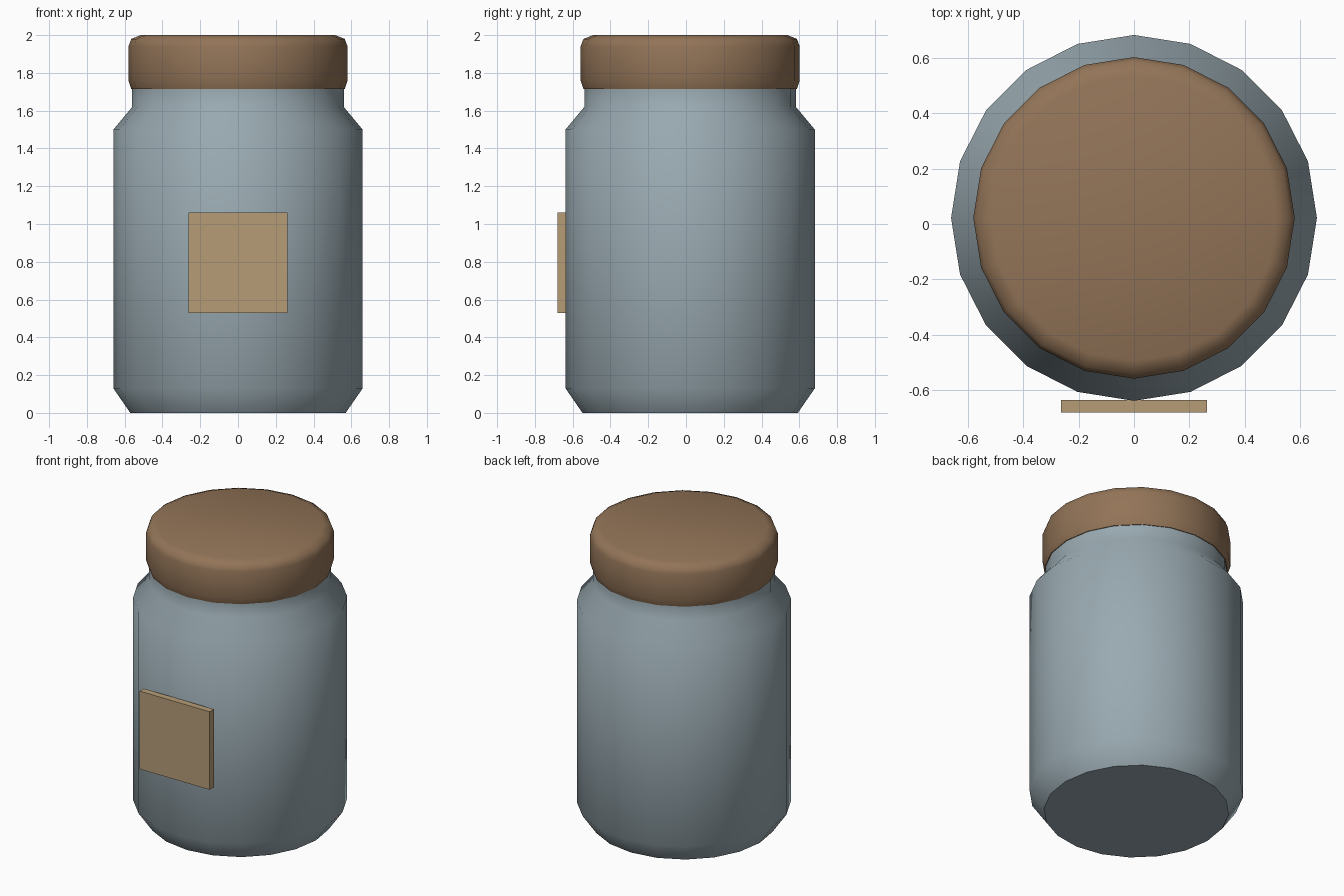
import bpy, bmesh, math

if "Cube" in bpy.data.objects:
    bpy.data.objects.remove(bpy.data.objects["Cube"])

SIDES = 20
CENTRE_Y = 0.022


def material(name, rgb):
    m = bpy.data.materials.new(name)
    m.diffuse_color = (*rgb, 1.0)
    m.use_nodes = True
    m.node_tree.nodes["Principled BSDF"].inputs["Base Color"].default_value = m.diffuse_color
    return m


def finish(name, bm, mat, angle=None):
    bmesh.ops.recalc_face_normals(bm, faces=bm.faces)
    mesh = bpy.data.meshes.new(name)
    bm.to_mesh(mesh)
    bm.free()
    mesh.materials.append(mat)
    ob = bpy.data.objects.new(name, mesh)
    bpy.context.collection.objects.link(ob)
    if angle is not None:
        bpy.ops.object.select_all(action='DESELECT')
        ob.select_set(True)
        bpy.context.view_layer.objects.active = ob
        bpy.ops.object.shade_smooth_by_angle(angle=math.radians(angle))
    return ob


def lathe(name, profile, mat, angle):
    """Turn a (radius, height) profile into a capped round body."""
    bm = bmesh.new()
    rings = []
    for r, z in profile:
        rings.append([bm.verts.new((r * math.sin(math.tau * i / SIDES),
                                    CENTRE_Y + r * math.cos(math.tau * i / SIDES), z))
                      for i in range(SIDES)])
    for a, b in zip(rings, rings[1:]):
        for i in range(SIDES):
            j = (i + 1) % SIDES
            bm.faces.new((a[i], a[j], b[j], b[i]))
    bm.faces.new(rings[0])
    bm.faces.new(rings[-1])
    return finish(name, bm, mat, angle)


glass = material("blue_grey_glass", (0.32, 0.40, 0.44))
wood = material("brown_lid", (0.29, 0.175, 0.097))
paper = material("tan_label", (0.47, 0.335, 0.185))

# Jar body with chamfered foot, shoulder and neck
lathe("jar_body", [(0.57, 0), (0.66, 0.13), (0.66, 1.5), (0.56, 1.62), (0.56, 1.73)],
      glass, 45)

# Lid with softly rounded rims
lathe("lid", [(0.565, 1.715), (0.58, 1.76), (0.58, 1.94), (0.565, 1.98), (0.515, 2.0)],
      wood, 60)

# Flat square label on the front
bm = bmesh.new()
bmesh.ops.create_cube(bm, size=1)
bmesh.ops.scale(bm, vec=(0.526, 0.045, 0.53), verts=bm.verts)
bmesh.ops.translate(bm, vec=(0, -0.6575, 0.795), verts=bm.verts)
finish("label", bm, paper)
